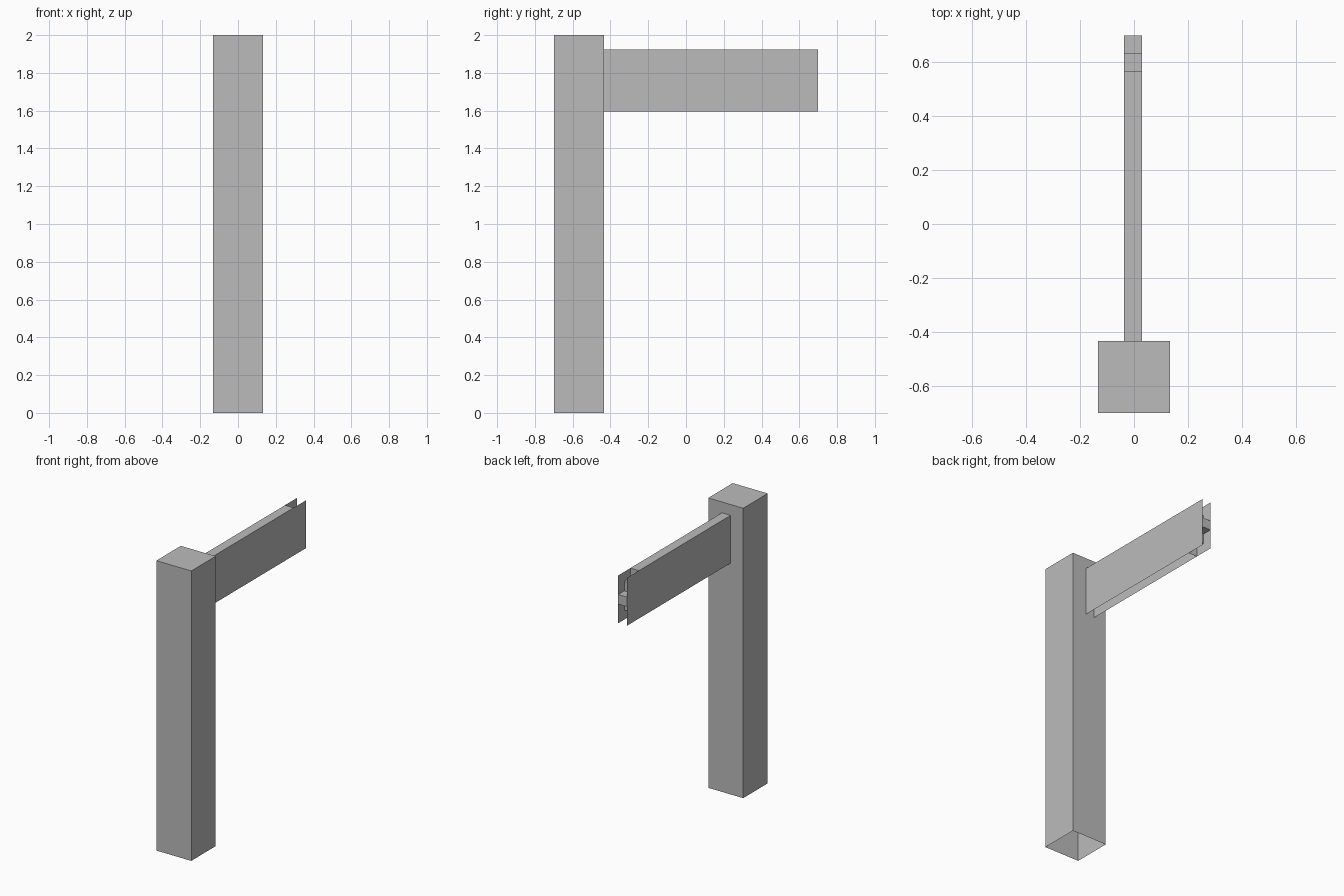
import bpy

if "Cube" in bpy.data.objects:
    bpy.data.objects.remove(bpy.data.objects["Cube"])

U = 2 / 30                       # base grid unit
X0, X1 = -0.037, 0.029           # arm width
Y0, Y1 = -0.433, 0.698           # arm length
Z0, Z1 = 1.595, 1.925            # arm height

grey = bpy.data.materials.new("plain_grey")
grey.diffuse_color = (0.5, 0.5, 0.5, 1)
grey.use_nodes = True
grey.node_tree.nodes["Principled BSDF"].inputs["Base Color"].default_value = grey.diffuse_color


def make(name, verts, faces):
    mesh = bpy.data.meshes.new(name)
    mesh.from_pydata(verts, [], faces)
    mesh.materials.append(grey)
    obj = bpy.data.objects.new(name, mesh)
    bpy.context.collection.objects.link(obj)
    return obj


def strip(name, profile):
    """Sweep an open (y, z) profile across the arm width."""
    verts = [(x, y, z) for y, z in profile for x in (X0, X1)]
    faces = [(2 * i, 2 * i + 1, 2 * i + 3, 2 * i + 2)
             for i in range(len(profile) - 1)]
    return make(name, verts, faces)


# Square post, closed on top and open underneath
h = 2 * U
ring = [(-h, -0.70), (h, -0.70), (h, Y0), (-h, Y0)]
make("post", [(x, y, z) for z in (0, 2) for x, y in ring],
     [(i, (i + 1) % 4, (i + 1) % 4 + 4, i + 4) for i in range(4)] + [(4, 5, 6, 7)])

# Arm core: flat top, then a stepped end narrowing to a tongue
s = (Z1 - Z0) / 5
steps = [(Y0, Z1), (Y1 - 2 * U, Z1)]
for i in (1, 2):
    steps += [(Y1 - (3 - i) * U, Z1 - i * s), (Y1 - (2 - i) * U, Z1 - i * s)]
for i in (2, 1):
    steps += [(Y1 - (2 - i) * U, Z0 + i * s), (Y1 - (3 - i) * U, Z0 + i * s)]
steps.append((Y1 - 2 * U, Z0))
strip("arm_core", steps)

# Thin side plates of the arm
for name, x, order in (("arm_plate_left", X0, (3, 2, 1, 0)),
                       ("arm_plate_right", X1, (0, 1, 2, 3))):
    make(name, [(x, Y0, Z0), (x, Y1, Z0), (x, Y1, Z1), (x, Y0, Z1)], [order])
